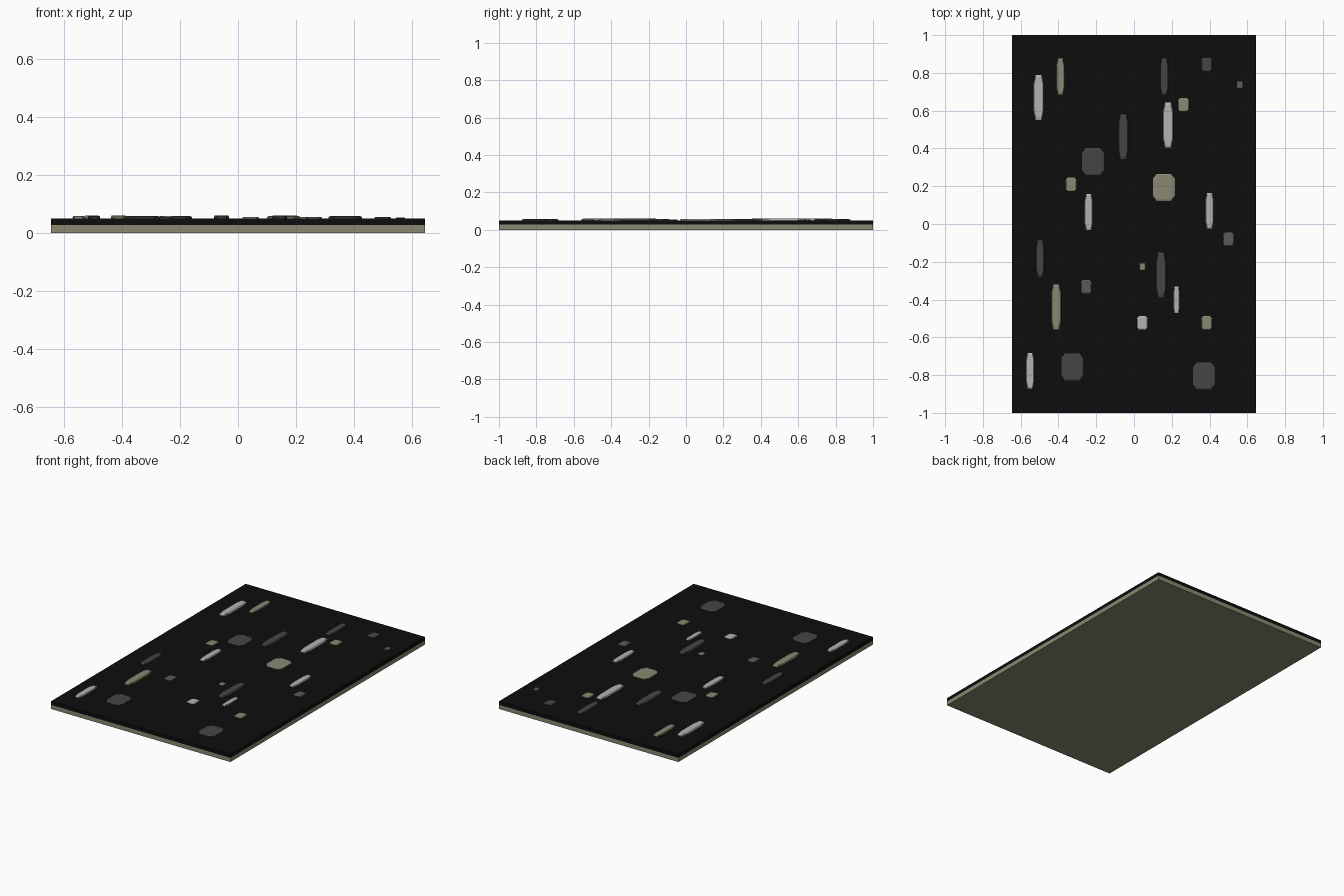
import bpy, bmesh

if "Cube" in bpy.data.objects:
    bpy.data.objects.remove(bpy.data.objects["Cube"])

def material(name, rgb):
    m = bpy.data.materials.new(name)
    m.diffuse_color = (*rgb, 1)
    m.use_nodes = True
    m.node_tree.nodes["Principled BSDF"].inputs["Base Color"].default_value = m.diffuse_color
    return m

BLACK = material("black", (0.004, 0.004, 0.004))
OLIVE = material("olive", (0.25, 0.25, 0.165))
WHITE = material("pale_grey", (0.45, 0.45, 0.45))
DARK = material("dark_grey", (0.06, 0.06, 0.06))
GREY = material("mid_grey", (0.1, 0.1, 0.1))

def finish(bm, name, mat, loc):
    bmesh.ops.recalc_face_normals(bm, faces=bm.faces)
    me = bpy.data.meshes.new(name)
    bm.to_mesh(me)
    bm.free()
    me.materials.append(mat)
    ob = bpy.data.objects.new(name, me)
    ob.location = loc
    bpy.context.collection.objects.link(ob)

def slab(name, mat, z0, z1):
    bm = bmesh.new()
    bmesh.ops.create_cube(bm, size=1)
    bmesh.ops.scale(bm, vec=(1.29, 2, z1 - z0), verts=bm.verts)
    finish(bm, name, mat, (0, 0, (z0 + z1) / 2))

# Octagonal chip with a chamfered top edge
def chip(name, mat, x, y, w, d, h):
    bm = bmesh.new()
    c = 0.32
    outline = [(.5, c), (c, .5), (-c, .5), (-.5, c),
               (-.5, -c), (-c, -.5), (c, -.5), (.5, -c)]
    rings = []
    for z, k in ((-0.003, 1), (h * 0.6, 1), (h, 0.9)):
        rings.append([bm.verts.new((px * w * k, py * d * k, z)) for px, py in outline])
    for a, b in zip(rings, rings[1:]):
        for i in range(8):
            j = (i + 1) % 8
            bm.faces.new((a[i], a[j], b[j], b[i]))
    bm.faces.new(rings[0][::-1])
    bm.faces.new(rings[-1])
    finish(bm, name, mat, (x, y, 0.05))

# Two-layer board
slab("backing", OLIVE, 0, 0.027)
slab("surface", BLACK, 0.027, 0.05)

# Chip families: width, depth, height
SIZES = {
    "long_strip": (0.052, 0.238, 0.010),
    "strip": (0.042, 0.19, 0.008),
    "short_strip": (0.032, 0.14, 0.006),
    "block": (0.116, 0.143, 0.008),
    "small_chip": (0.057, 0.07, 0.005),
    "tiny_chip": (0.031, 0.036, 0.003),
}
CHIPS = [
    ("long_strip", WHITE, [(-.505, .67), (.18, .523)]),
    ("long_strip", DARK, [(-.057, .462), (.143, -.27)]),
    ("long_strip", OLIVE, [(-.412, -.44)]),
    ("strip", WHITE, [(-.24, .063), (.4, .07), (-.55, -.777)]),
    ("strip", DARK, [(.16, .78), (-.497, -.182)]),
    ("strip", OLIVE, [(-.39, .78)]),
    ("short_strip", WHITE, [(.225, -.402)]),
    ("block", DARK, [(-.217, .33), (-.327, -.757), (.37, -.804)]),
    ("block", OLIVE, [(.158, .194)]),
    ("small_chip", DARK, [(.385, .845)]),
    ("small_chip", GREY, [(.5, -.08), (-.253, -.332)]),
    ("small_chip", OLIVE, [(.262, .632), (-.333, .21), (.385, -.523)]),
    ("small_chip", WHITE, [(.044, -.523)]),
    ("tiny_chip", GREY, [(.56, .737)]),
    ("tiny_chip", OLIVE, [(.045, -.226)]),
]
for kind, mat, spots in CHIPS:
    for x, y in spots:
        chip(kind, mat, x, y, *SIZES[kind])
